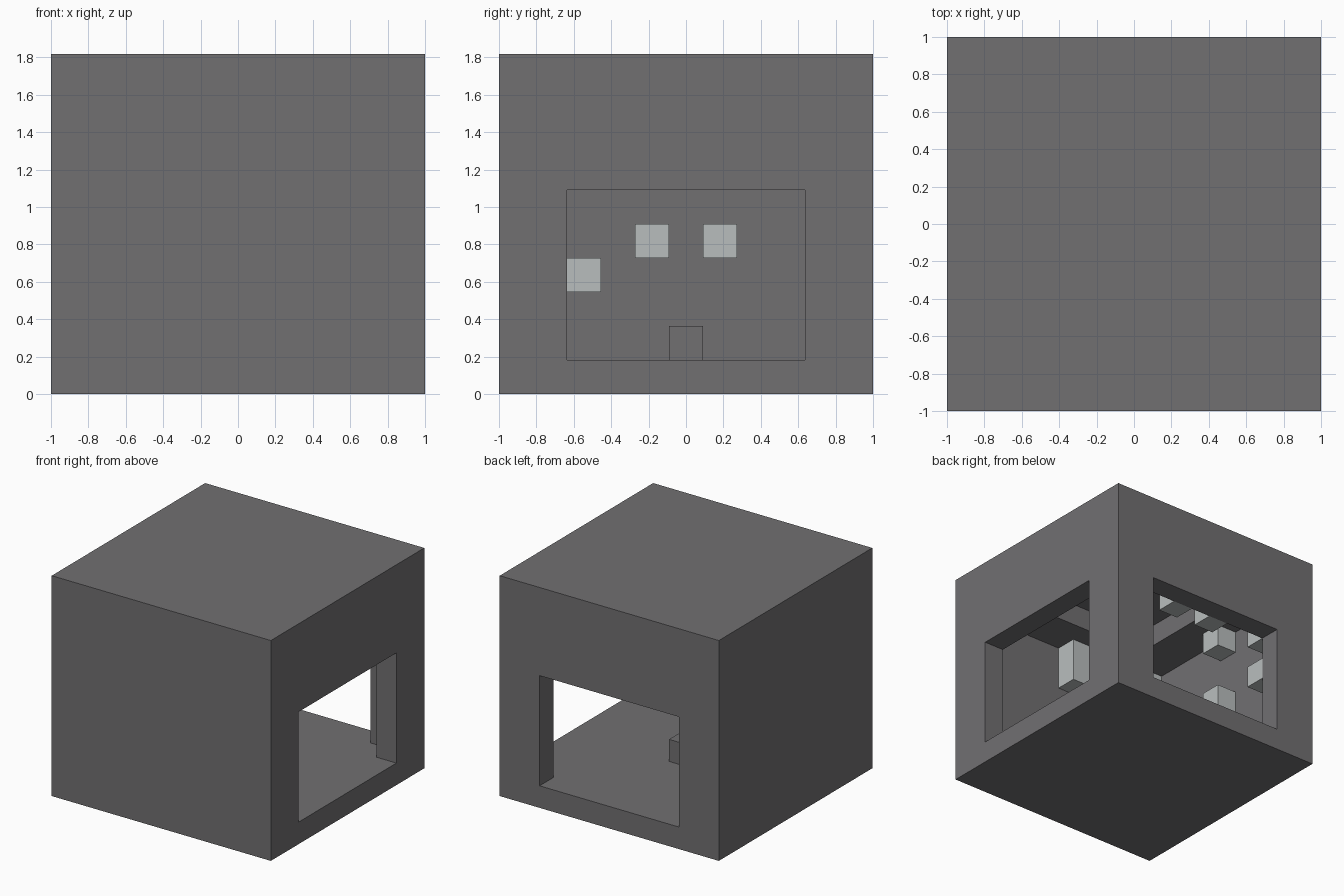
import bpy

cube = bpy.data.objects.get("Cube")
if cube:
    bpy.data.objects.remove(cube, do_unlink=True)

U = 2 / 11  # one building block


def material(name, rgb):
    m = bpy.data.materials.new(name)
    m.use_nodes = True
    m.diffuse_color = (*rgb, 1)
    m.node_tree.nodes["Principled BSDF"].inputs["Base Color"].default_value = (*rgb, 1)
    return m


stone = material("grey_stone", (0.165, 0.160, 0.167))
pale = material("pale_lamp", (0.485, 0.515, 0.515))


def box(name, low, high, mat=None):
    """Box between two corners given in block units."""
    bpy.ops.mesh.primitive_cube_add(size=1)
    o = bpy.context.object
    o.name = name
    for v in o.data.vertices:
        v.co = [(h if c > 0 else l) * U for c, l, h in zip(v.co, low, high)]
    if mat:
        o.data.materials.append(mat)
    return o


def cut(target, low, high):
    cutter = box("cutter", low, high)
    cutter.hide_render = True
    mod = target.modifiers.new("cut", 'BOOLEAN')
    mod.operation = 'DIFFERENCE'
    mod.solver = 'EXACT'
    mod.object = cutter
    bpy.context.view_layer.objects.active = target
    bpy.ops.object.modifier_apply(modifier=mod.name)
    bpy.data.objects.remove(cutter, do_unlink=True)


# Hollow room with one-block walls
room = box("room_shell", (-5.5, -5.5, 0), (5.5, 5.5, 10), stone)
cut(room, (-4.5, -4.5, 1), (4.5, 4.5, 8))
# Raised ceiling recess
cut(room, (-2.5, -2.5, 7), (2.5, 2.5, 9))
# Wide openings on the left side and the back
cut(room, (3, -3.5, 1), (6, 3.5, 6))
cut(room, (-3.5, 3, 1), (3.5, 6, 6))

# Block in the middle of the floor
box("floor_block", (-.5, -.5, 1), (.5, .5, 2), stone)

# Lamps on the walls: centre x, centre y, bottom, height
lamps = {
    "side_wall_lamp": [(-4, -3, 3, 1), (-4, -1, 4, 1), (-4, 1, 4, 1), (-4, 1, 7, 1)],
    "corner_lamp": [(-4, 4, 4, 1), (-4, 4, 6, 1), (-4, -4, 7, 1)],
    "back_wall_lamp": [(1, 4, 6, 1), (-1, 4, 6, 1)],
    "front_wall_lamp": [(0, -4, 6, 2)],
}
for name, spots in lamps.items():
    for i, (x, y, z, h) in enumerate(spots, 1):
        box(f"{name}_{i}", (x - .5, y - .5, z), (x + .5, y + .5, z + h), pale)
